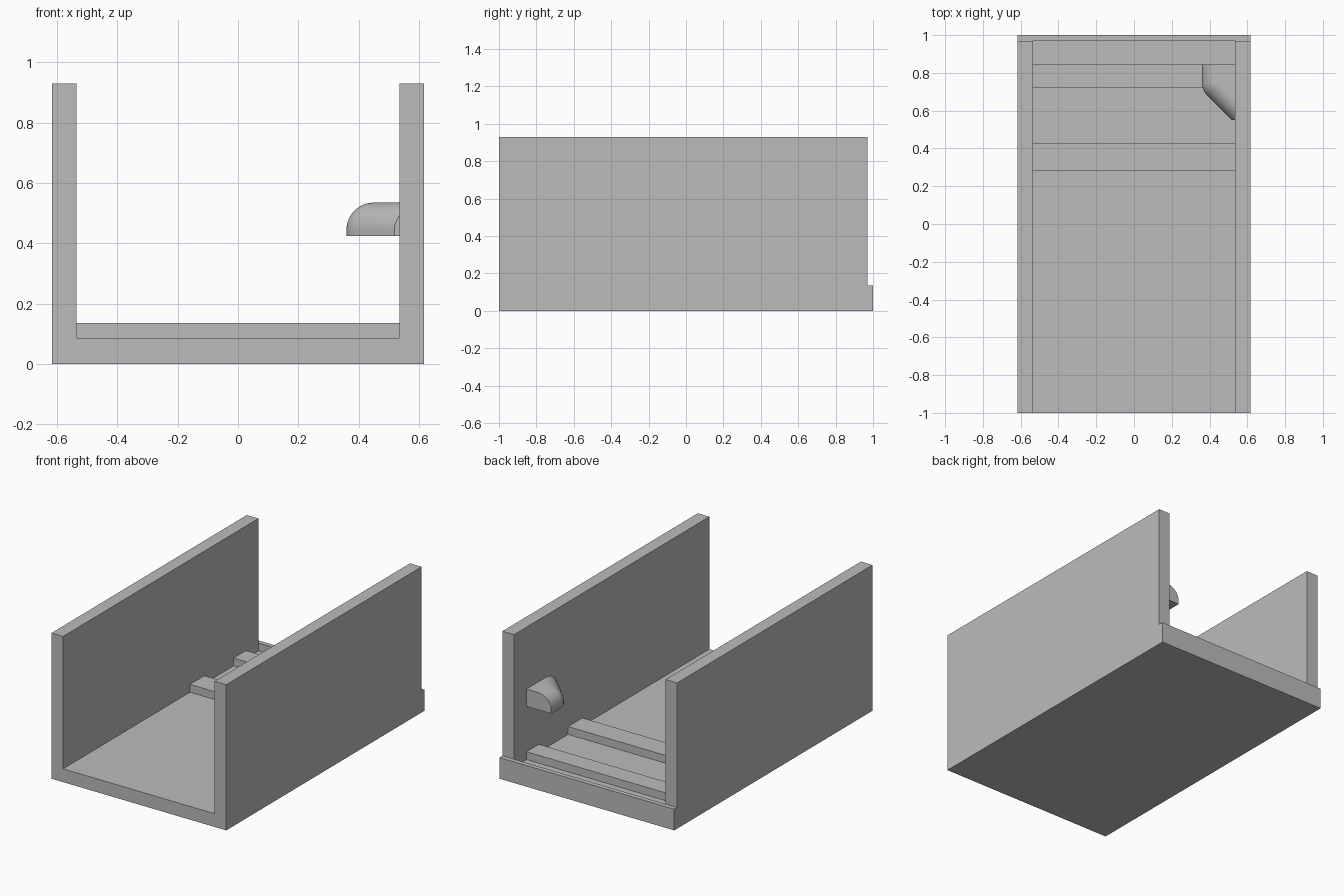
import bpy
import bmesh
from math import sin, cos, pi, sqrt

cube = bpy.data.objects.get("Cube")
if cube:
    bpy.data.objects.remove(cube, do_unlink=True)

grey = bpy.data.materials.new("plain grey")
grey.use_nodes = True
COLOUR = (0.5, 0.5, 0.5, 1)
grey.diffuse_color = COLOUR
grey.node_tree.nodes["Principled BSDF"].inputs["Base Color"].default_value = COLOUR

HALF, INNER = 0.617, 0.535
FLOOR, RIDGE, WALL = 0.085, 0.135, 0.93
BACK = 0.97


def finish(bm, name):
    bmesh.ops.remove_doubles(bm, verts=bm.verts, dist=0.0001)
    bmesh.ops.recalc_face_normals(bm, faces=bm.faces)
    mesh = bpy.data.meshes.new(name)
    bm.to_mesh(mesh)
    bm.free()
    mesh.materials.append(grey)
    obj = bpy.data.objects.new(name, mesh)
    bpy.context.collection.objects.link(obj)
    return obj


def loft(rings, name):
    """Skin a stack of equal-length closed rings and cap both ends."""
    bm = bmesh.new()
    rows = [[bm.verts.new(p) for p in ring] for ring in rings]
    for low, high in zip(rows, rows[1:]):
        for i in range(len(low)):
            j = (i + 1) % len(low)
            bm.faces.new((low[i], low[j], high[j], high[i]))
    bm.faces.new(rows[0])
    bm.faces.new(rows[-1])
    return finish(bm, name)


def box(name, half_width, y0, y1, z0, z1):
    outline = [(-half_width, z0), (half_width, z0), (half_width, z1), (-half_width, z1)]
    return loft([[(x, y, z) for x, z in outline] for y in (y0, y1)], name)


# Channel: floor and two side walls as one extruded profile
right_half = [(HALF, 0), (HALF, WALL), (INNER, WALL), (INNER, FLOOR)]
profile = right_half + [(-x, z) for x, z in reversed(right_half)]
loft([[(x, y, z) for x, z in profile] for y in (-1, BACK)], "channel_body")

# Back lip and the two cross ridges on the floor
box("back_lip", HALF, BACK, 1, 0, RIDGE)
box("front_ridge", INNER, 0.28, 0.425, FLOOR, RIDGE)
box("rear_ridge", INNER, 0.72, 0.845, FLOOR, RIDGE)

# Wall stop: plan outline pulled inwards as it rises, for a rounded upper edge
CX, CY, CORNER, ROUND = 0.46, 0.75, 0.1, 0.09
STOP_BACK, STOP_FRONT, STOP_BASE = 0.845, 0.55, 0.425


def stop_ring(inset, z, steps=8):
    r = CORNER - inset
    points = [(INNER, STOP_BACK), (CX - r, STOP_BACK)]
    for i in range(steps + 1):
        a = pi / 4 * i / steps
        points.append((CX - r * cos(a), CY - r * sin(a)))
    diagonal = CX + CY - sqrt(2) * r
    end_x = min(diagonal - STOP_FRONT, INNER)
    end_y = diagonal - end_x
    points += [(end_x, end_y), (INNER, end_y)]
    return [(x, y, z) for x, y in points]


rings = [stop_ring(0, STOP_BASE)]
STEPS = 12
for k in range(STEPS + 1):
    t = pi / 2 * k / STEPS
    rings.append(stop_ring(ROUND * (1 - cos(t)), STOP_BASE + 0.02 + ROUND * sin(t)))
stop = loft(rings, "wall_stop")

bpy.ops.object.select_all(action="DESELECT")
stop.select_set(True)
bpy.context.view_layer.objects.active = stop
bpy.ops.object.shade_smooth_by_angle(angle=pi / 6)
